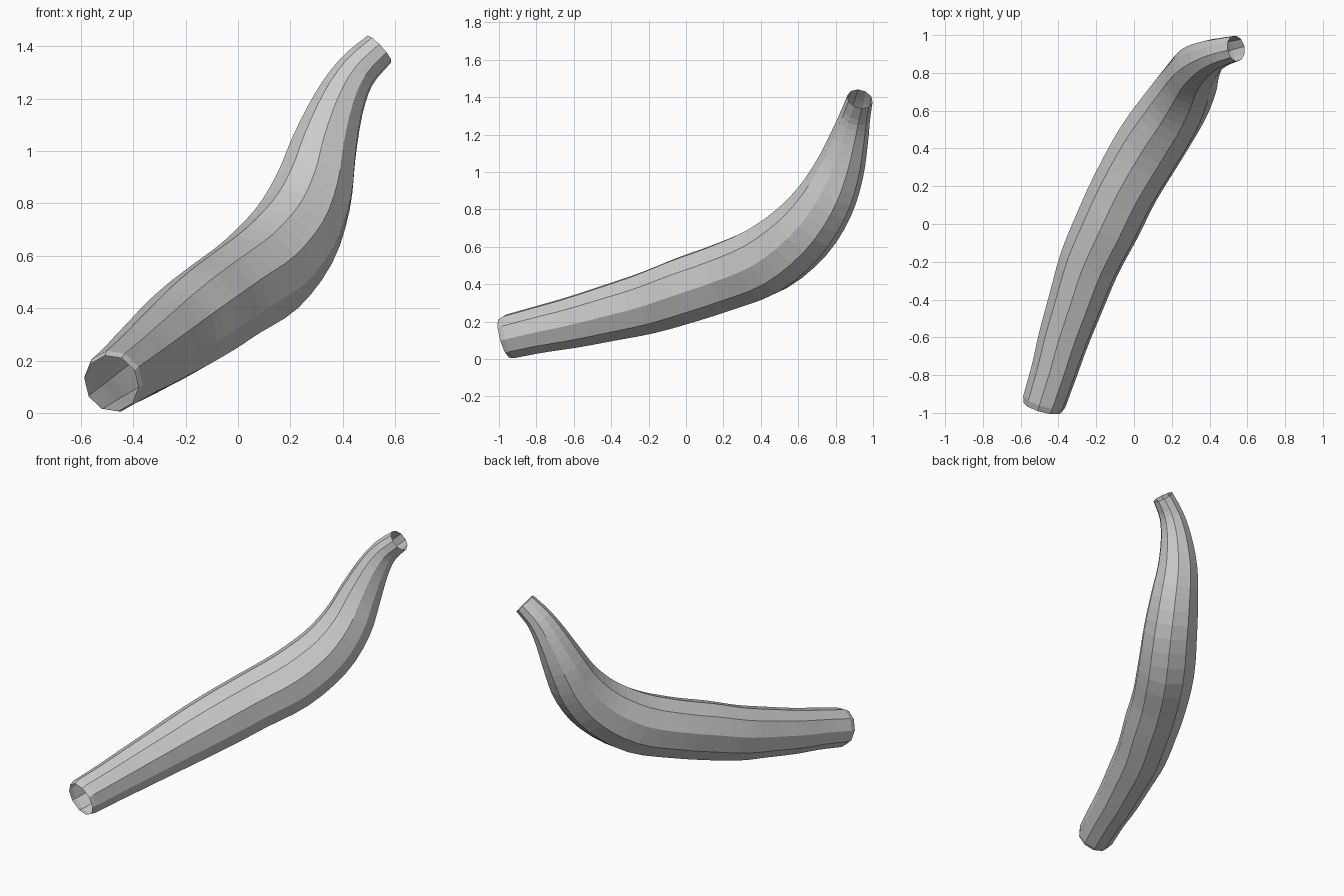
import bpy, bmesh
from math import cos, sin, tau, radians
from mathutils import Vector

cube = bpy.data.objects.get("Cube")
if cube:
    bpy.data.objects.remove(cube, do_unlink=True)

SIDES = 10
STEPS = 3
PHASE = radians(-8)

# Rim of the wide end, then centre line stations: x, y, z, radius
RIM = Vector((-.483, -.969, .113, .109))
PATH = [Vector(p) for p in (
    (-.475, -.94, .121, .119), (-.42, -.77, .161, .127),
    (-.37, -.60, .198, .139), (-.302, -.40, .249, .153),
    (-.232, -.20, .302, .168), (-.138, 0, .370, .180),
    (-.042, .20, .438, .184), (.092, .43, .532, .191),
    (.213, .615, .675, .180), (.285, .74, .838, .159),
    (.328, .82, 1.01, .132), (.385, .873, 1.18, .102),
    (.45, .905, 1.30, .081), (.54, .93, 1.39, .069))]


def spline(points, steps):
    """Smooth curve that passes through every station."""
    pts = [2 * points[0] - points[1]] + points + [2 * points[-1] - points[-2]]
    out = []
    for a, b, c, d in zip(pts, pts[1:], pts[2:], pts[3:]):
        for i in range(steps):
            t = i / steps
            out.append((2 * b + (c - a) * t + (2 * a - 5 * b + 4 * c - d) * t ** 2
                        + (3 * b - a - 3 * c + d) * t ** 3) / 2)
    return out + [points[-1]]


def sweep(name, stations, mat):
    """Open tube with a slightly upright oval section."""
    bm = bmesh.new()
    centres = [s.to_3d() for s in stations]
    up = Vector((0, 0, 1))
    rings = []
    for i, s in enumerate(stations):
        tangent = (centres[min(i + 1, len(centres) - 1)] - centres[max(i - 1, 0)]).normalized()
        up = (up - tangent * up.dot(tangent)).normalized()
        side = tangent.cross(up)
        ring = []
        for k in range(SIDES):
            a = tau * k / SIDES + PHASE
            offset = side * cos(a) * .98 + up * sin(a) * 1.02
            ring.append(bm.verts.new(centres[i] + offset * s.w))
        rings.append(ring)
    for lower, upper in zip(rings, rings[1:]):
        for k in range(SIDES):
            n = (k + 1) % SIDES
            bm.faces.new((lower[k], upper[k], upper[n], lower[n]))
    bmesh.ops.recalc_face_normals(bm, faces=bm.faces)
    mesh = bpy.data.meshes.new(name)
    bm.to_mesh(mesh)
    bm.free()
    mesh.materials.append(mat)
    obj = bpy.data.objects.new(name, mesh)
    bpy.context.collection.objects.link(obj)
    return obj


# Single plain grey
grey = bpy.data.materials.new("plain_grey")
grey.use_nodes = True
colour = (.6, .6, .6, 1)
grey.diffuse_color = colour
grey.node_tree.nodes["Principled BSDF"].inputs["Base Color"].default_value = colour

# Curved hollow tube, open at both ends
sweep("curved_tube", [RIM] + spline(PATH, STEPS), grey)
